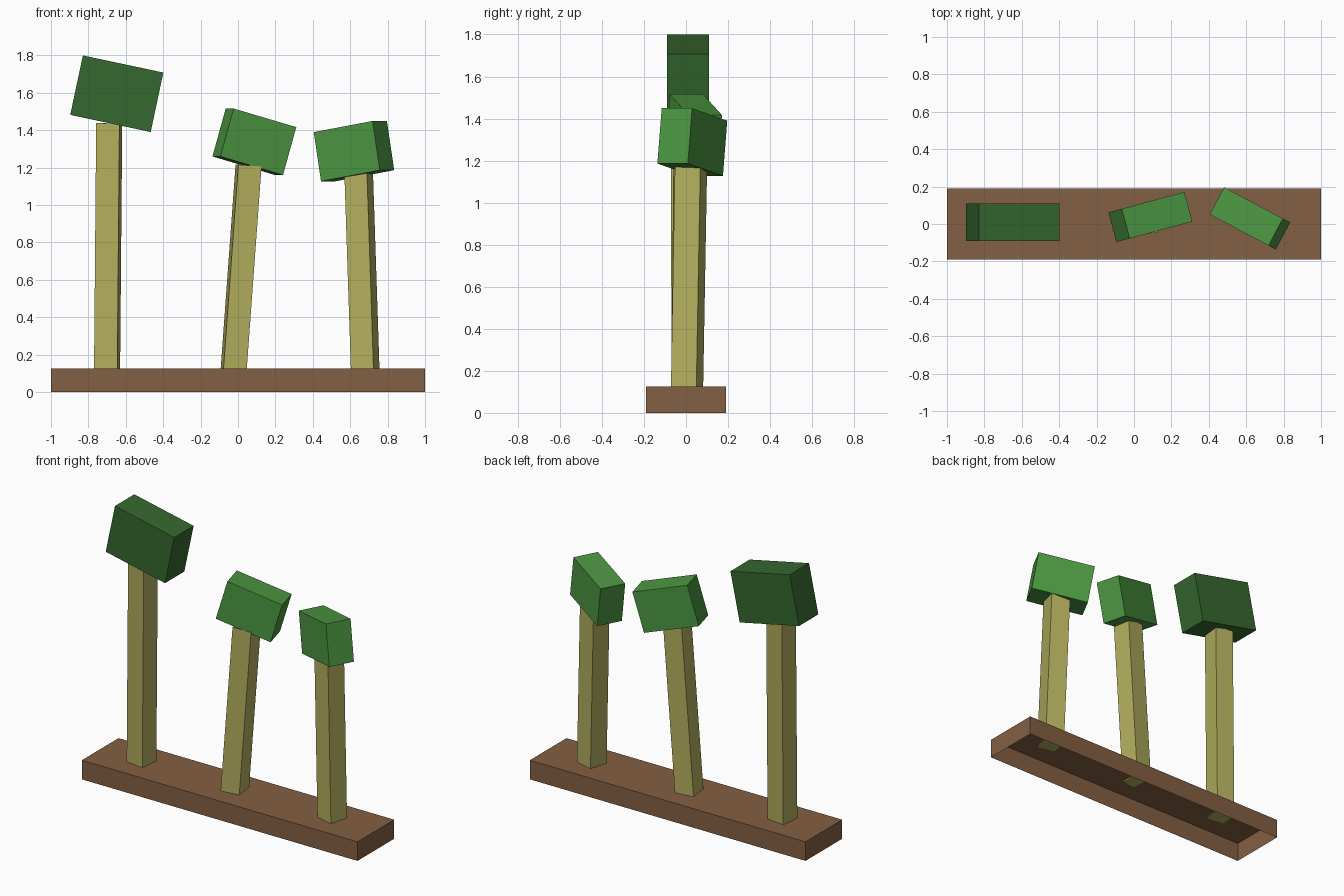
import bpy
import bmesh
from math import radians
from mathutils import Euler, Matrix, Vector

if "Cube" in bpy.data.objects:
    bpy.data.objects.remove(bpy.data.objects["Cube"], do_unlink=True)


def material(name, rgb):
    m = bpy.data.materials.new(name)
    m.use_nodes = True
    m.diffuse_color = (*rgb, 1)
    m.node_tree.nodes["Principled BSDF"].inputs["Base Color"].default_value = (*rgb, 1)
    return m


earth = material("earth brown", (0.23, 0.115, 0.056))
bark = material("pale bark", (0.45, 0.43, 0.113))
dark_leaf = material("dark green", (0.036, 0.138, 0.029))
light_leaf = material("light green", (0.072, 0.305, 0.053))


def box(name, size, location, mat, angles=(0, 0, 0), grounded=False, open_bottom=False):
    """Box with its centre, or its base when grounded, at the given location."""
    bm = bmesh.new()
    bmesh.ops.create_cube(bm, size=1)
    if grounded:
        bmesh.ops.translate(bm, verts=bm.verts, vec=(0, 0, 0.5))
    bmesh.ops.transform(bm, matrix=Matrix.Diagonal((*size, 1)), verts=bm.verts)
    if open_bottom:
        bm.normal_update()
        under = [f for f in bm.faces if f.normal.z < -0.9]
        bmesh.ops.delete(bm, geom=under, context="FACES")
    mesh = bpy.data.meshes.new(name)
    bm.to_mesh(mesh)
    bm.free()
    mesh.materials.append(mat)
    obj = bpy.data.objects.new(name, mesh)
    obj.location = location
    obj.rotation_euler = Euler([radians(a) for a in angles])
    bpy.context.collection.objects.link(obj)
    return obj


# Ground slab, hollow underneath
box("ground_slab", (2, 0.38, 0.125), (0, 0, 0), earth, grounded=True, open_bottom=True)

TRUNK_WIDTH = 0.125
CROWN = Vector((0.44, 0.325, 0.2)).xzy

# Per tree: name, trunk base x and y, height, lean and turn,
# then crown centre, scale, tilt, turn and colour
trees = [
    ("tall", -0.70, 0, 1.315, (0, 0.5, -7),
     (-0.648, 0.01, 1.595), 1.0, (0, 12, 0), dark_leaf),
    ("middle", -0.023, 0, 1.092, (0, 4.2, 7),
     (0.0875, 0.0375, 1.338), 0.82, (0, 16, 15), light_leaf),
    ("short", 0.68, 0.005, 1.045, (-0.5, -2.1, -15),
     (0.62, 0.03, 1.288), 0.82, (0, -9.5, -28), light_leaf),
]

for name, x, y, height, lean, centre, scale, tilt, leaf in trees:
    box(name + "_trunk", (TRUNK_WIDTH, TRUNK_WIDTH, height), (x, y, 0.122),
        bark, lean, grounded=True)
    box(name + "_crown", CROWN * scale, centre, leaf, tilt)
